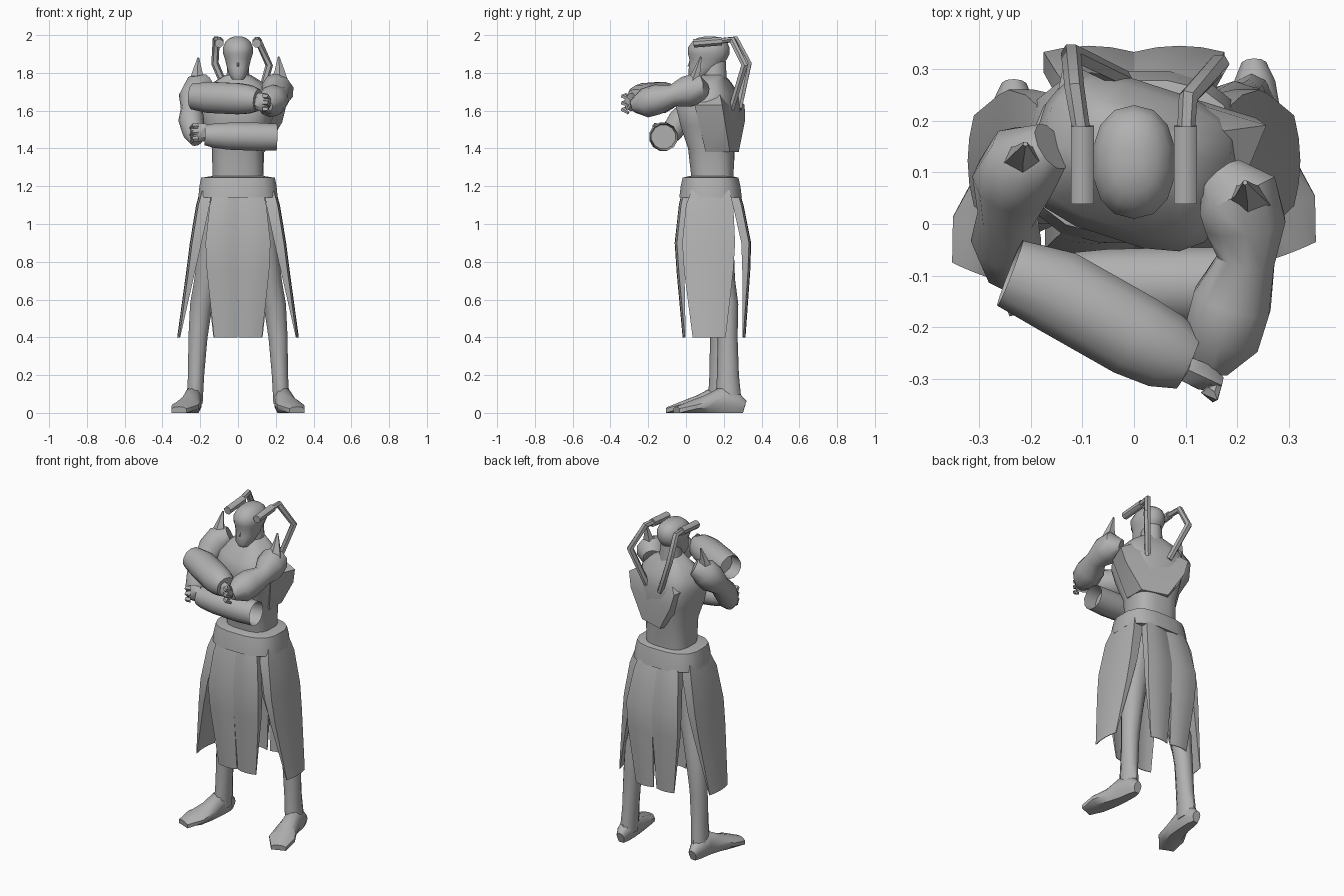
import bpy, bmesh
from math import sin, cos, pi, radians, copysign
from mathutils import Vector, Matrix

cube = bpy.data.objects.get("Cube")
if cube:
    bpy.data.objects.remove(cube)

GREY = (0.44, 0.44, 0.44, 1)
clay = bpy.data.materials.new("plain grey")
clay.use_nodes = True
clay.diffuse_color = GREY
clay.node_tree.nodes["Principled BSDF"].inputs["Base Color"].default_value = GREY
parts = []


def finish(name, bm):
    bmesh.ops.recalc_face_normals(bm, faces=bm.faces)
    mesh = bpy.data.meshes.new(name)
    bm.to_mesh(mesh)
    bm.free()
    mesh.materials.append(clay)
    ob = bpy.data.objects.new(name, mesh)
    bpy.context.collection.objects.link(ob)
    parts.append(ob)
    return ob


def skin(name, rings, hollow=False):
    """Bridge a row of rings and cap both ends; hollow sinks the first cap."""
    bm = bmesh.new()
    rows = [[bm.verts.new(p) for p in ring] for ring in rings]
    n = len(rows[0])
    for a, b in zip(rows, rows[1:]):
        for i in range(n):
            j = (i + 1) % n
            bm.faces.new((a[i], a[j], b[j], b[i]))
    first = bm.faces.new(rows[0][::-1])
    bm.faces.new(rows[-1])
    if hollow:
        bmesh.ops.recalc_face_normals(bm, faces=bm.faces)
        bmesh.ops.inset_region(bm, faces=[first], thickness=0.008)
        bmesh.ops.translate(bm, verts=first.verts, vec=-first.normal * 0.08)
    return finish(name, bm)


def body(name, sections, sides=12, power=1.0):
    """Stack level sections (z, centre x, centre y, half width, half depth, twist)."""
    rings = []
    for z, cx, cy, rx, ry, twist in sections:
        turn = Matrix.Rotation(radians(twist), 3, 'Z')
        ring = []
        for i in range(sides):
            a = 2 * pi * (i + 0.5) / sides
            c, s = cos(a), sin(a)
            p = Vector((rx * copysign(abs(c) ** power, c), ry * copysign(abs(s) ** power, s), 0))
            ring.append(turn @ p + Vector((cx, cy, z)))
        rings.append(ring)
    return skin(name, rings)


def tube(name, pts, radii, sides=8, ref=(0, 0, 1), hollow=False):
    """Sweep a round section along a path; a radius may be a (side, up) pair."""
    pts = [Vector(p) for p in pts]
    rings = []
    for i, (p, r) in enumerate(zip(pts, radii)):
        t = (pts[min(i + 1, len(pts) - 1)] - pts[max(i - 1, 0)]).normalized()
        side = t.cross(Vector(ref)).normalized()
        up = side.cross(t)
        rs, ru = r if isinstance(r, tuple) else (r, r)
        rings.append([p + side * rs * cos(a) + up * ru * sin(a)
                      for a in (2 * pi * (k + 0.5) / sides for k in range(sides))])
    return skin(name, rings, hollow)


def hull(name, pts):
    bm = bmesh.new()
    for p in pts:
        bm.verts.new(p)
    bmesh.ops.convex_hull(bm, input=bm.verts)
    return finish(name, bm)


def panel(name, place, rows, bulge=.012, cols=4):
    """Bowed cloth wedge; rows hold (z, distance out, start, end, thickness)."""
    rings = []
    for z, out, a, b, thick in rows:
        steps = [i / cols for i in range(cols + 1)]
        front = [(a + (b - a) * s, out - bulge * (2 * s - 1) ** 2) for s in steps]
        inner = [(u, d - thick) for u, d in reversed(front)]
        rings.append([place(u, d, z) for u, d in front + inner])
    skin(name, rings)


# Torso, twisted slightly so the left shoulder comes forward
body("torso", [(1.22, 0, .14, .135, .11, 0), (1.4, 0, .135, .137, .122, -5),
               (1.52, 0, .125, .175, .145, -14), (1.62, 0, .12, .2, .155, -18),
               (1.69, 0, .125, .185, .135, -18), (1.75, 0, .14, .13, .085, -18),
               (1.79, 0, .145, .065, .06, -8)], 16, 0.65)
turn = Matrix.Rotation(radians(-17), 4, 'Z')
back = hull("back_plate", [Vector(p) for s in (-1, 1) for p in
                           ((s * .205, .137, 1.63), (s * .19, -.02, 1.63), (s * .18, .145, 1.54),
                            (s * .08, .142, 1.38), (s * .12, .02, 1.38), (s * .08, .08, 1.72))])
back.data.transform(Matrix.Translation((0.02, .12, 0)) @ turn)

# Neck, head and face
body("neck", [(1.72, 0, .15, .07, .068, 0), (1.86, 0, .148, .055, .066, 0)])
body("head", [(1.765, 0, .06, .03, .037, 0), (1.79, 0, .07, .048, .058, 0),
              (1.83, 0, .1, .06, .085, 0), (1.875, 0, .118, .071, .1, 0),
              (1.9, 0, .12, .08, .11, 0), (1.935, 0, .12, .081, .11, 0),
              (1.965, 0, .125, .068, .092, 0), (1.985, 0, .125, .045, .065, 0),
              (1.993, 0, .125, .018, .025, 0)], 14, .9)
hull("nose", [(-.014, .03, 1.83), (.014, .03, 1.83), (0, .008, 1.835), (-.008, .03, 1.89),
              (.008, .03, 1.89)])

# Waistband and the six hanging cloth panels
body("waistband", [(1.14, 0, .13, .213, .168, 0), (1.2, 0, .13, .207, .16, 0),
                   (1.245, 0, .13, .198, .15, 0), (1.255, 0, .13, .13, .11, 0)], 16, 0.7)
for s, side in ((1, "left"), (-1, "right")):
    panel(side + "_front_panel", lambda u, d, z: (s * u, .13 - d, z),
          [(1.18, .15, .0, .13, .04), (1.1, .168, .0, .15, .045), (.9, .19, .0, .172, .04),
           (.75, .18, .0, .165, .03), (.4, .148, .003, .127, .004)])
    panel(side + "_back_panel", lambda u, d, z: (s * u, .13 + d, z),
          [(1.18, .15, .0, .13, .04), (1.1, .175, .0, .15, .045), (.9, .215, .0, .175, .04),
           (.75, .21, .0, .17, .03), (.4, .185, .01, .13, .004)])
    panel(side + "_side_panel", lambda u, d, z: (s * d, u, z),
          [(1.18, .2, .03, .23, .05), (1.1, .222, .0, .25, .06), (.9, .255, -.02, .26, .05),
           (.75, .274, -.01, .25, .035), (.4, .322, .035, .21, .004)])

# Legs and feet, the right one a little further forward
for s, side, dy in ((1, "left", 0), (-1, "right", -.04)):
    tube(side + "_leg", [(s * x, y + dy, z) for x, y, z in
                         ((.09, .15, 1.16), (.12, .16, .95), (.165, .19, .7), (.195, .215, .57),
                          (.212, .22, .4), (.222, .222, .2), (.23, .225, .05))],
         (.095, .09, .07, .062, .053, (.045, .058), (.045, .07)), 10, (0, 1, 0))
    foot = tube(side + "_foot", [(s * x, y + dy, z) for x, y, z in
                                 ((.232, .31, .035), (.233, .27, .05), (.24, .19, .065),
                                  (.255, .11, .045), (.28, .03, .032), (.312, -.05, .018))],
                ((.025, .03), (.043, .055), (.05, .075), (.062, .05), (.078, .033), (.045, .015)), 10)
    for v in foot.data.vertices:
        v.co.z = 0 if v.co.z < .02 else v.co.z

# Upper arms
tube("left_upper_arm", [(.17, .09, 1.7), (.2, .055, 1.715), (.215, 0, 1.7), (.217, -.07, 1.68),
                        (.19, -.15, 1.66), (.17, -.22, 1.64), (.15, -.28, 1.625)],
     (.05, .085, .082, .058, .08, .078, .035), 10)
tube("right_upper_arm", [(-.16, .15, 1.75), (-.21, .12, 1.72), (-.235, .08, 1.67), (-.245, .02, 1.61),
                         (-.248, -.03, 1.55), (-.235, -.08, 1.48), (-.22, -.11, 1.43)],
     (.05, .08, .08, .058, .068, .058, .03), 10, (1, 0, 0))

# Crossed forearms with open sleeves at the elbow
tube("right_forearm", [(-.24, -.095, 1.675), (-.15, -.13, 1.67), (0, -.215, 1.663), (.06, -.245, 1.66),
                       (.105, -.265, 1.655)], (.07, .085, .085, .078, .06), 12, hollow=True)
tube("left_forearm", [(.205, -.115, 1.46), (.1, -.12, 1.462), (-.05, -.12, 1.465), (-.13, -.12, 1.468),
                      (-.175, -.12, 1.47)], (.073, .077, .074, .066, .055), 12, hollow=True)

# Hands gripping the opposite arms: a palm and three fingers each
for side, base, tip in (("right", (.1, -.28, 1.65), (.165, -.31, 1.64)),
                        ("left", (-.165, -.13, 1.485), (-.25, -.14, 1.485))):
    a, b = Vector(base), Vector(tip)
    tube(side + "_palm", [a, a.lerp(b, .5), b], ((.028, .045), (.03, .05), (.018, .035)), 6)
    for i, dz in enumerate((.035, 0, -.035)):
        root = a.lerp(b, .6) + Vector((0, -.02, dz))
        tube(f"{side}_finger_{i + 1}", [root, root.lerp(b, .5) + Vector((0, -.018, dz * .5)),
                                        b + Vector((0, .005, dz * 1.1 - .015))],
             (.016, .015, .008), 5)

# Shoulder spikes
for side, x, y, z, tx in (("left", .22, .045, 1.755, .215), ("right", -.215, .12, 1.75, -.21)):
    tube(side + "_shoulder_spike", [(x, y, z), (x, y + .015, z + .06), (tx, y + .035, z + .13)],
         ((.035, .048), (.02, .026), .005), 5, (1, 0, 0))

# Bent pipes from the back with thick nozzles beside the head
for side, path in (("left", ((.1, .24, 1.61), (.165, .31, 1.84), (.105, .245, 1.975), (.1, .17, 1.968))),
                   ("right", ((-.02, .28, 1.61), (-.122, .33, 1.85), (-.115, .262, 1.98), (-.1, .17, 1.968)))):
    tube(side + "_pipe", path, (.018, .02, .019, .017), 6, (1, 0, 0))
    end = Vector(path[-1])
    tube(side + "_nozzle", [end + Vector((0, .02, 0)), end + Vector((0, -.13, -.012))],
         (.024, .024), 8)

# Smooth shading with crisp edges
bpy.ops.object.select_all(action='DESELECT')
for ob in parts:
    ob.select_set(True)
bpy.context.view_layer.objects.active = parts[0]
bpy.ops.object.shade_smooth_by_angle(angle=radians(45))
